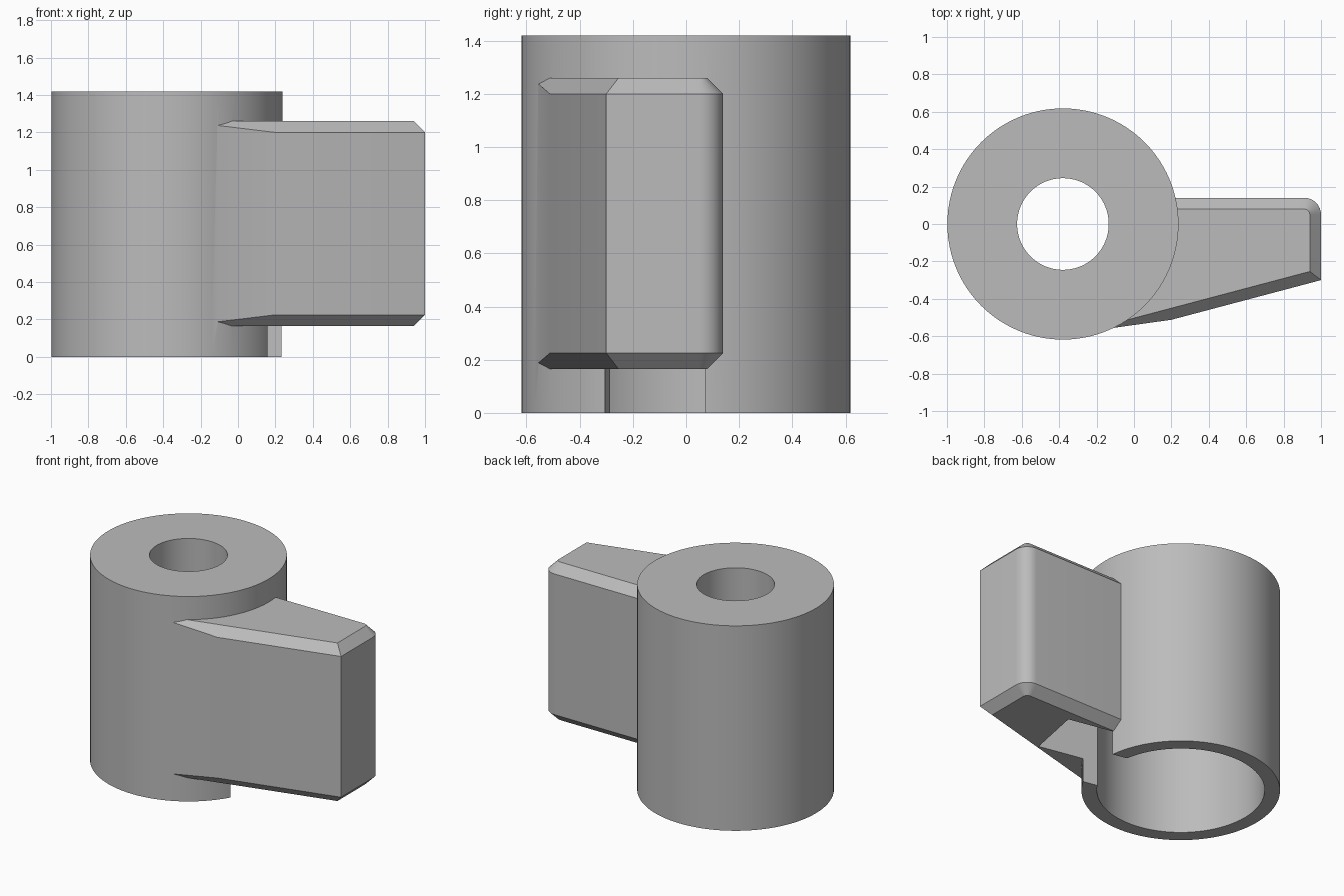
import bpy, bmesh, math
from mathutils import Vector, Matrix

cube = bpy.data.objects.get("Cube")
if cube:
    bpy.data.objects.remove(cube, do_unlink=True)

HUB = (-0.38, 0)      # axis of the round hub
BOTTOM, TOP = 0.165, 1.26   # arm height range
CHAMFER = 0.06

grey = bpy.data.materials.new("plain_grey")
grey.use_nodes = True
grey.diffuse_color = (0.5, 0.5, 0.5, 1)
grey.node_tree.nodes["Principled BSDF"].inputs["Base Color"].default_value = (0.5, 0.5, 0.5, 1)


def add_object(name, bm):
    bmesh.ops.recalc_face_normals(bm, faces=bm.faces)
    mesh = bpy.data.meshes.new(name)
    bm.to_mesh(mesh)
    bm.free()
    mesh.materials.append(grey)
    obj = bpy.data.objects.new(name, mesh)
    bpy.context.scene.collection.objects.link(obj)
    return obj


def cylinder(name, radius, z0, z1, sides=96):
    bm = bmesh.new()
    bmesh.ops.create_cone(bm, cap_ends=True, segments=sides, radius1=radius, radius2=radius,
                          depth=z1 - z0, matrix=Matrix.Translation((*HUB, (z0 + z1) / 2)))
    return add_object(name, bm)


def arm_outline(inset):
    """Tapered arm plan with one rounded rear corner."""
    slope = 0.265
    drop = inset * math.hypot(1, slope)
    tip, back, r = 1 - inset, 0.14 - inset, 0.09 - inset
    front = lambda x: -0.3 + slope * (x - 1) + drop
    pts = [(-0.2, front(-0.2)), (tip, front(tip))]
    for i in range(9):
        a = math.pi / 2 * i / 8
        pts.append((tip - r + r * math.cos(a), back - r + r * math.sin(a)))
    return pts + [(-0.2, back)]


def make_arm():
    bm = bmesh.new()
    rings = []
    for z, inset in ((BOTTOM, CHAMFER), (BOTTOM + CHAMFER, 0), (TOP - CHAMFER, 0), (TOP, CHAMFER)):
        rings.append([bm.verts.new((x, y, z)) for x, y in arm_outline(inset)])
    n = len(rings[0])
    for low, high in zip(rings, rings[1:]):
        for i in range(n):
            j = (i + 1) % n
            bm.faces.new((low[i], low[j], high[j], high[i]))
    bm.faces.new(rings[0])
    bm.faces.new(rings[-1])
    # trim the front so that it blends into the hub
    cut = bmesh.ops.bisect_plane(bm, geom=bm.verts[:] + bm.edges[:] + bm.faces[:],
                                 plane_co=(0.2, -0.512, 0), plane_no=(0.14, -1, 0), clear_outer=True)
    edges = [e for e in cut["geom_cut"] if isinstance(e, bmesh.types.BMEdge)]
    bmesh.ops.holes_fill(bm, edges=edges)
    return add_object("arm", bm)


def make_slot():
    """Turned slot through the hub wall into the underside of the arm."""
    bm = bmesh.new()
    place = Matrix.Translation((0.161, -0.11, 0.375)) @ Matrix.Rotation(math.radians(-11.3), 4, "Z")
    bmesh.ops.create_cube(bm, size=1, matrix=place @ Matrix.Diagonal((0.7, 0.385, 0.95, 1)))
    return add_object("slot_cutter", bm)


def combine(target, tool, operation):
    mod = target.modifiers.new(operation.lower(), "BOOLEAN")
    mod.operation, mod.object, mod.solver = operation, tool, "EXACT"
    bpy.ops.object.modifier_apply(modifier=mod.name)
    bpy.data.objects.remove(tool, do_unlink=True)


# solid hub joined to the arm, then hollowed from below
knob = cylinder("knob_body", 0.618, 0, 1.42)
bpy.context.view_layer.objects.active = knob
knob.select_set(True)
combine(knob, make_arm(), "UNION")
combine(knob, cylinder("cavity_cutter", 0.522, -0.1, 0.9), "DIFFERENCE")
combine(knob, cylinder("bore_cutter", 0.245, 0.5, 1.6), "DIFFERENCE")
combine(knob, make_slot(), "DIFFERENCE")
bpy.ops.object.shade_smooth_by_angle(angle=math.radians(20))
